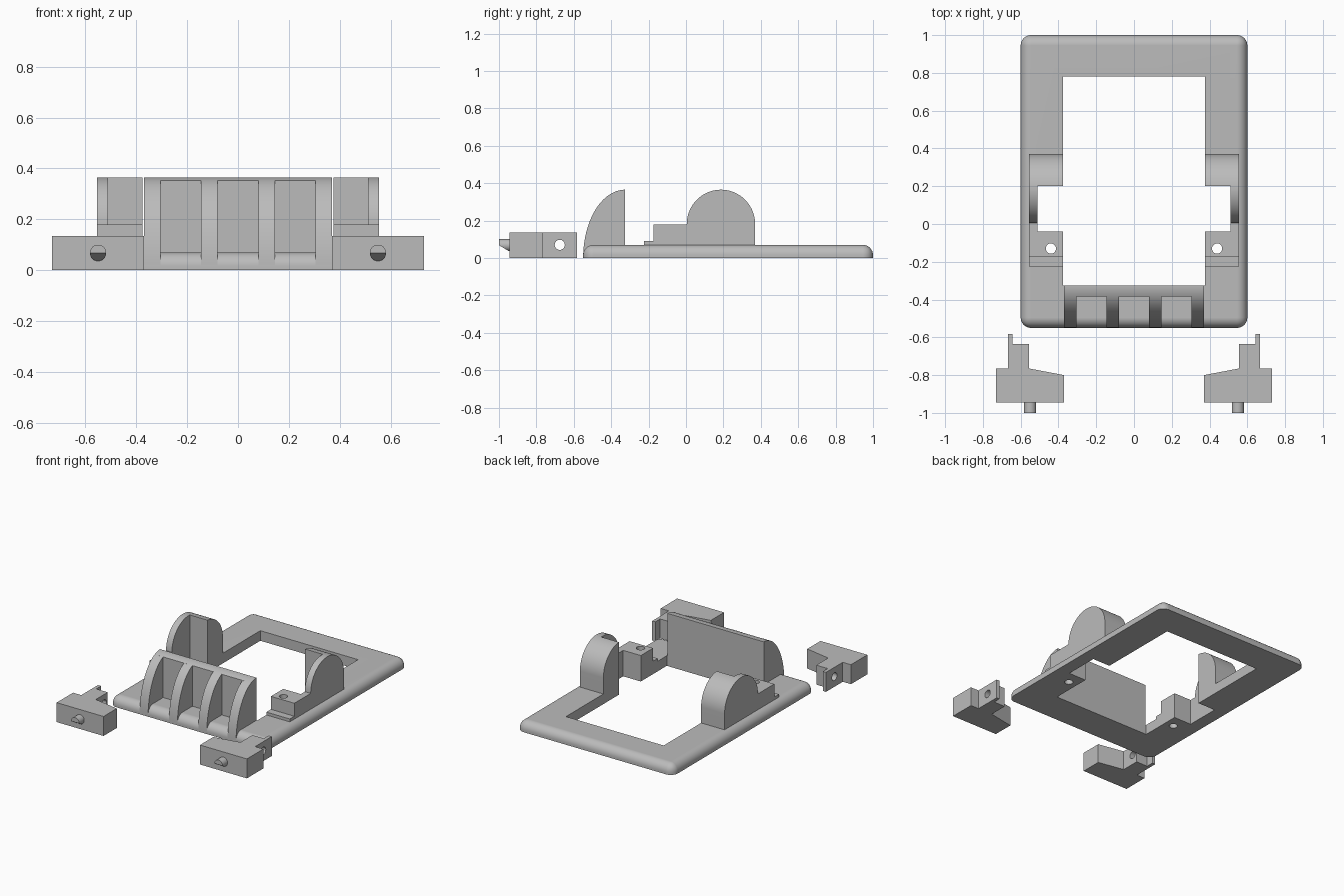
import bpy, bmesh
from math import sin, cos, acos, pi

if "Cube" in bpy.data.objects:
    bpy.data.objects.remove(bpy.data.objects["Cube"], do_unlink=True)

grey = bpy.data.materials.new("plain grey")
grey.use_nodes = True
COLOUR = (0.5, 0.5, 0.5, 1)
grey.diffuse_color = COLOUR
grey.node_tree.nodes["Principled BSDF"].inputs["Base Color"].default_value = COLOUR

PLACE = {
    "x": lambda a, b, t: (t, a, b),
    "y": lambda a, b, t: (a, t, b),
    "z": lambda a, b, t: (a, b, t),
}


def to_object(name, bm):
    bmesh.ops.recalc_face_normals(bm, faces=bm.faces)
    mesh = bpy.data.meshes.new(name)
    bm.to_mesh(mesh)
    bm.free()
    mesh.materials.append(grey)
    ob = bpy.data.objects.new(name, mesh)
    bpy.context.collection.objects.link(ob)
    return ob


def prism(name, axis, lo, hi, pts):
    """Extrude a 2D outline along an axis."""
    bm = bmesh.new()
    a = [bm.verts.new(PLACE[axis](u, v, lo)) for u, v in pts]
    b = [bm.verts.new(PLACE[axis](u, v, hi)) for u, v in pts]
    bm.faces.new(a)
    bm.faces.new(b)
    for i in range(len(pts)):
        j = (i + 1) % len(pts)
        bm.faces.new((a[i], a[j], b[j], b[i]))
    bmesh.ops.remove_doubles(bm, verts=bm.verts, dist=1e-5)
    return to_object(name, bm)


def arc(cu, cv, ru, rv, start, end, n=32):
    angles = [start + (end - start) * i / n for i in range(n + 1)]
    return [(cu + ru * cos(t), cv + rv * sin(t)) for t in angles]


def disc(u, v, r):
    return arc(u, v, r, r, 0, 2 * pi)[:-1]


def rect(u0, u1, v0, v1):
    return [(u0, v0), (u1, v0), (u1, v1), (u0, v1)]


def select(ob):
    bpy.ops.object.select_all(action="DESELECT")
    ob.select_set(True)
    bpy.context.view_layer.objects.active = ob


def cut(ob, *cutters):
    select(ob)
    for cutter in cutters:
        cutter.hide_render = True
        mod = ob.modifiers.new("cut", "BOOLEAN")
        mod.operation = "DIFFERENCE"
        mod.solver = "EXACT"
        mod.object = cutter
        bpy.ops.object.modifier_apply(modifier=mod.name)
        bpy.data.objects.remove(cutter, do_unlink=True)


def finish(ob, mirrored=False):
    select(ob)
    if mirrored:
        mod = ob.modifiers.new("mirror", "MIRROR")
        mod.use_mirror_merge = False
        bpy.ops.object.modifier_apply(modifier=mod.name)
    bpy.ops.object.shade_smooth_by_angle()
    mod = ob.modifiers.new("normals", "WEIGHTED_NORMAL")
    mod.keep_sharp = True


# Main sizes
BASE_TOP, INNER, NOTCH, OUTER = 0.07, 0.375, 0.51, 0.555
RACK_BACK, RACK_TOP, RACK_DEPTH = -0.325, 0.365, 0.225


def notch(side):
    return prism("notch_cutter", "z", -0.1, 0.5, rect(side * 0.3, side * NOTCH, -0.04, 0.2))


def screw_hole(side):
    return prism("hole_cutter", "z", -0.1, 0.5, disc(side * 0.44, -0.13, 0.027))


# Base frame: rounded slab with a stepped opening
bm = bmesh.new()
bmesh.ops.create_cube(bm, size=1)
for v in bm.verts:
    v.co = (v.co.x * 1.2, v.co.y * 1.55 + 0.225, (v.co.z + 0.5) * BASE_TOP)
edges = [e for e in bm.edges if max(v.co.z for v in e.verts) > 0.01]
bmesh.ops.bevel(bm, geom=edges, offset=0.055, segments=8, profile=0.5, affect="EDGES")
frame = to_object("base_frame", bm)
cut(frame, prism("opening_cutter", "z", -0.1, 0.5, rect(-INNER, INNER, RACK_BACK, 0.78)))
for side in (1, -1):
    cut(frame, notch(side), screw_hole(side))
finish(frame)

# Side cheeks: rounded arch with a step in front, hollowed by the notch
profile = [(0.37, BASE_TOP)] + arc(0.187, 0.18, 0.183, 0.185, 0, pi)
profile += [(-0.175, 0.18), (-0.175, 0.09), (-0.225, 0.09), (-0.225, BASE_TOP)]
cheeks = prism("side_cheeks", "x", INNER, OUTER, profile)
cut(cheeks, notch(1), screw_hole(1))
finish(cheeks, mirrored=True)


# Front rack: upright wall with four curved ribs
def rack_part(name, lo, hi, depth):
    curve = arc(RACK_BACK, 0, RACK_DEPTH, RACK_TOP, pi / 2, acos(-depth / RACK_DEPTH))
    foot = [(RACK_BACK - depth, 0), (RACK_BACK, 0)]
    finish(prism(name, "x", lo, hi, curve + foot))


rack_part("rack_wall", -0.37, 0.37, 0.06)
for i in range(4):
    start = -0.37 + i * 0.225
    rack_part(f"rack_rib_{i + 1}", start, start + 0.065, RACK_DEPTH)

# Loose latch blocks with a drilled tab
outline = [(0.37, -0.945), (0.73, -0.945), (0.73, -0.765), (0.667, -0.765),
           (0.667, -0.582), (0.643, -0.582), (0.643, -0.635), (0.555, -0.635),
           (0.555, -0.765), (0.37, -0.8)]
blocks = prism("latch_blocks", "z", 0, 0.135, outline)
cut(blocks, prism("hole_cutter", "x", 0.5, 0.8, disc(-0.675, 0.07, 0.027)))
finish(blocks, mirrored=True)

# Latch pegs, sloped underneath at the tip
pegs = prism("latch_pegs", "y", -1, -0.93, disc(0.55, 0.068, 0.032))
cut(pegs, prism("slope_cutter", "x", 0.4, 0.7, [(-1.02, 0.08), (-1.02, -0.02), (-0.9, 0.008)]))
finish(pegs, mirrored=True)
